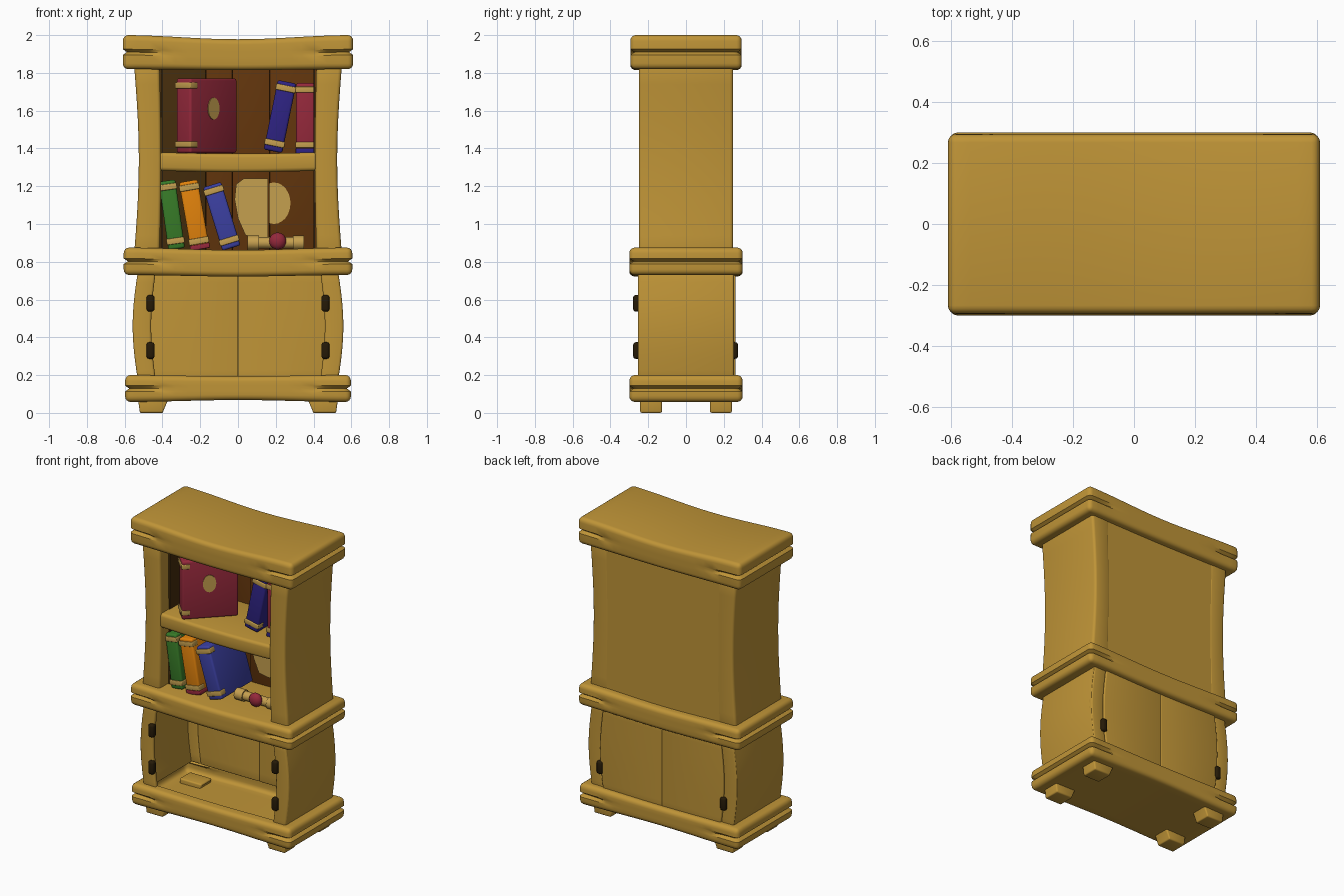
import bpy, bmesh
from math import sin, cos, pi, radians
from mathutils import Matrix, Vector

cube = bpy.data.objects.get("Cube")
if cube:
    bpy.data.objects.remove(cube)


def material(name, rgb):
    m = bpy.data.materials.new(name)
    m.use_nodes = True
    col = tuple((c / 255) ** 2.2 for c in rgb) + (1,)
    m.diffuse_color = col
    m.node_tree.nodes["Principled BSDF"].inputs["Base Color"].default_value = col
    return m


WOOD = material("honey wood", (190, 147, 58))
BROWN = material("brown wood", (98, 56, 20))
DARK = material("dark wood", (70, 48, 20))
IRON = material("hinge iron", (42, 32, 16))
RED = material("crimson", (148, 45, 62))
BLUE = material("blue", (62, 66, 160))
INDIGO = material("indigo", (50, 40, 130))
GREEN = material("green", (58, 122, 44))
ORANGE = material("orange", (226, 130, 20))
PALE = material("parchment", (196, 158, 80))


def finish(name, bm, mat, matrix=None):
    if matrix:
        bm.transform(matrix)
    bmesh.ops.recalc_face_normals(bm, faces=bm.faces)
    me = bpy.data.meshes.new(name)
    bm.to_mesh(me)
    bm.free()
    me.materials.append(mat)
    ob = bpy.data.objects.new(name, me)
    bpy.context.collection.objects.link(ob)
    return ob


def cut(bm, axis, positions):
    no = Vector((0, 0, 0))
    no[axis] = 1
    for p in positions:
        bmesh.ops.bisect_plane(bm, geom=bm.verts[:] + bm.edges[:] + bm.faces[:],
                               plane_co=no * p, plane_no=no)


def block(lo, hi, bevel=0.01, seg=3):
    lo, hi = Vector(lo), Vector(hi)
    bm = bmesh.new()
    bmesh.ops.create_cube(bm, size=1)
    for v in bm.verts:
        v.co = (lo + hi) / 2 + v.co * (hi - lo)
    if bevel:
        bmesh.ops.bevel(bm, geom=bm.edges[:], offset=bevel, segments=seg,
                        profile=0.5, affect='EDGES')
    return bm


def box(name, lo, hi, mat, bevel=0.01, matrix=None):
    return finish(name, block(lo, hi, bevel), mat, matrix)


# Sagging slab whose ends are split by a groove
def slab(name, hx, hy, z0, z1, sag_low, sag_top, groove=0.022, hollow=False):
    bm = block((-hx, -hy, z0), (hx, hy, z1), 0.028, 4)
    zm = (z0 + z1) / 2
    cut(bm, 0, [hx * i / 8 * 0.88 for i in range(-8, 9)])
    cut(bm, 2, [zm - 0.014, zm, zm + 0.014])
    if hollow:
        cut(bm, 1, [-0.23, 0.23])
    for v in bm.verts:
        c = v.co
        if abs(c.z - zm) < 1e-4:
            fade = min(1, max(0, (abs(c.x) - 0.36) / 0.12))
            if abs(c.x) > hx - 0.03:
                c.x -= groove * (1 if c.x > 0 else -1)
            if abs(c.y) > hy - 0.03:
                c.y -= groove * fade * (1 if c.y > 0 else -1)
        t = (c.z - z0) / (z1 - z0)
        lift = (1 - cos(pi * c.x / hx)) / 2
        c.z += lift * (sag_low * (1 - t) + sag_top * t)
    if hollow:
        top = [f for f in bm.faces if f.normal.z > 0.9 and f.calc_center_median().z > zm + 0.03
               and abs(f.calc_center_median().y) < 0.23 and abs(f.calc_center_median().x) < hx * 0.88]
        bmesh.ops.delete(bm, geom=top, context='FACES')
    return finish(name, bm, WOOD)


# Upright panel whose outer and inner edges bow sideways
def bowed(name, lo, hi, side, bow_out, bow_in, bevel=0.012):
    bm = block(lo, hi, bevel)
    cut(bm, 2, [lo[2] + (hi[2] - lo[2]) * i / 10 for i in range(1, 10)])
    for v in bm.verts:
        t = (v.co.z - lo[2]) / (hi[2] - lo[2])
        u = (v.co.x - lo[0]) / (hi[0] - lo[0])
        v.co.x += sin(pi * t) * (bow_in * (1 - u) + bow_out * u)
        v.co.x *= side
    return finish(name, bm, WOOD)


def oval(name, center, rx, rz, thick, mat, facing='Y', matrix=None):
    bm = bmesh.new()
    bmesh.ops.create_cone(bm, cap_ends=True, segments=24, radius1=1, radius2=1, depth=thick)
    bm.transform(Matrix.Diagonal((rx, rz, 1, 1)))
    bm.transform(Matrix.Rotation(pi / 2, 4, 'X'))
    if facing == 'X':
        bm.transform(Matrix.Rotation(pi / 2, 4, 'Z'))
    bm.transform(Matrix.Translation(center))
    return finish(name, bm, mat, matrix)


# Horizontal slabs
slab("top_slab", 0.61, 0.295, 1.815, 1.978, 0.005, 0.022)
slab("middle_slab", 0.605, 0.3, 0.722, 0.862, 0.008, 0.013)
slab("base_slab", 0.598, 0.3, 0.068, 0.194, -0.01, 0.006, hollow=True)
shelf = block((-0.425, -0.245, 1.282), (0.425, 0.22, 1.38), 0.02)
cut(shelf, 0, [i * 0.1 for i in range(-4, 5)])
for v in shelf.verts:
    v.co.z -= 0.008 * cos(pi * v.co.x / 0.85)
finish("shelf", shelf, WOOD)

for side, tag in ((1, "left"), (-1, "right")):
    # Upper case sides and their dark lining
    bowed("upper_side_" + tag, (0.415, -0.25, 0.84), (0.55, 0.25, 1.84), side, -0.025, -0.008, 0.018)
    x0, x1 = sorted((0.4 * side, 0.408 * side))
    box("side_lining_" + tag, (x0, -0.16, 0.86), (x1, 0.21, 1.82), DARK, 0)
    # Lower cupboard: thin sides, front and back stiles, back door
    bowed("lower_side_" + tag, (0.505, -0.25, 0.17), (0.53, 0.25, 0.75), side, 0.028, 0.028, 0.005)
    bowed("front_stile_" + tag, (0.435, -0.255, 0.17), (0.53, -0.225, 0.75), side, 0.028, 0.025)
    bowed("back_stile_" + tag, (0.435, 0.222, 0.17), (0.53, 0.253, 0.75), side, 0.028, 0.025)
    bowed("back_door_" + tag, (0.0, 0.225, 0.17), (0.438, 0.262, 0.75), side, 0.025, 0, 0.006)
    # Hinges
    for place, y, z in (("front_upper", -0.26, 0.58), ("front_lower", -0.26, 0.33), ("back", 0.255, 0.33)):
        x = 0.463 * side
        box("hinge_%s_%s" % (place, tag), (x - 0.021, y - 0.02, z - 0.044),
            (x + 0.021, y + 0.02, z + 0.044), IRON, 0.014)
    # Tapered feet
    for end, y in (("front", -0.185), ("back", 0.185)):
        foot = block((0.365, y - 0.058, 0), (0.53, y + 0.058, 0.09), 0.01)
        for v in foot.verts:
            if v.co.z < 0.04:
                v.co.x = 0.46 + (v.co.x - 0.45) * 0.76
            v.co.x *= side
        finish("foot_%s_%s" % (end, tag), foot, WOOD)

# Back panel and the uneven planks inside
box("back_panel", (-0.45, 0.215, 0.84), (0.45, 0.248, 1.84), WOOD, 0)
planks = ((-0.42, -0.17, 0.2, DARK), (-0.17, -0.03, 0.19, BROWN),
          (-0.03, 0.168, 0.175, BROWN), (0.168, 0.42, 0.2, BROWN))
for i, (x0, x1, y, mat) in enumerate(planks):
    box("back_plank_%d" % (i + 1), (x0, y, 0.85), (x1, 0.22, 1.83), mat, 0.004)

# Pale patches on the planks
oval("round_patch", (0.19, 0.197, 1.11), 0.088, 0.11, 0.008, PALE)
outline = ((0.16, 1.24), (0.03, 1.24), (-0.01, 1.21), (-0.018, 1.13),
           (0.0, 1.03), (0.04, 0.94), (0.16, 0.92))
bm = bmesh.new()
face = bm.faces.new([bm.verts.new((x, 0.175, z)) for x, z in outline])
ext = bmesh.ops.extrude_face_region(bm, geom=[face])["geom"]
bmesh.ops.translate(bm, vec=(0, -0.008, 0), verts=[g for g in ext if isinstance(g, bmesh.types.BMVert)])
finish("tall_patch", bm, PALE)


# Books: spine faces the local front, banded near both ends
def book(name, pos, w, h, d, mat, tilt=0, yaw=0, foot=None):
    m = (Matrix.Translation(pos) @ Matrix.Rotation(radians(yaw), 4, 'Z')
         @ Matrix.Rotation(radians(tilt), 4, 'Y'))
    box(name, (-w / 2, 0, 0), (w / 2, d, h), mat, 0.012, m)
    for tag, z in (("upper", h * 0.88), ("lower", h * 0.09)):
        box("%s_%s_band" % (name, tag), (-w / 2 - 0.004, -0.006, z - 0.006),
            (w / 2 + 0.004, 0.05, z + 0.026), PALE, 0.005, m)
    if foot:
        box(name + "_foot", (-w / 2 - 0.003, -0.004, -0.002), (w / 2 + 0.003, d, 0.025), foot, 0.005, m)
    return m


m = book("large_red_book", (-0.29, -0.2, 1.376), 0.11, 0.395, 0.35, RED, yaw=-45)
oval("book_emblem", (0.056, 0.17, 0.235), 0.042, 0.058, 0.008, PALE, 'X', m)
book("indigo_book", (0.185, -0.13, 1.385), 0.1, 0.375, 0.29, INDIGO, tilt=11.5)
book("small_red_book", (0.357, -0.13, 1.376), 0.098, 0.37, 0.29, RED, foot=INDIGO)
book("green_book", (-0.325, -0.19, 0.868), 0.088, 0.365, 0.34, GREEN, tilt=-8)
book("orange_book", (-0.2, -0.19, 0.868), 0.1, 0.365, 0.34, ORANGE, tilt=-10, foot=RED)
book("blue_book", (-0.035, -0.19, 0.873), 0.1, 0.35, 0.34, BLUE, tilt=-17)

# Scroll with a round seal
for name, x, r, length in (("scroll", 0.2, 0.03, 0.26), ("scroll_end_left", 0.08, 0.038, 0.06),
                           ("scroll_end_right", 0.32, 0.038, 0.06)):
    bm = bmesh.new()
    bmesh.ops.create_cone(bm, cap_ends=True, segments=16, radius1=r, radius2=r, depth=length)
    finish(name, bm, PALE, Matrix.Translation((x, -0.08, 0.9)) @ Matrix.Rotation(pi / 2, 4, 'Y'))
bm = bmesh.new()
bmesh.ops.create_uvsphere(bm, u_segments=16, v_segments=10, radius=0.045)
finish("scroll_seal", bm, RED, Matrix.Translation((0.21, -0.11, 0.91)) @ Matrix.Diagonal((1, 0.7, 1, 1)))

# Smooth shading with sharp edges kept
bpy.ops.object.select_all(action='DESELECT')
for ob in bpy.context.collection.objects:
    if ob.type == 'MESH':
        ob.select_set(True)
        bpy.context.view_layer.objects.active = ob
bpy.ops.object.shade_smooth_by_angle(angle=radians(35))
